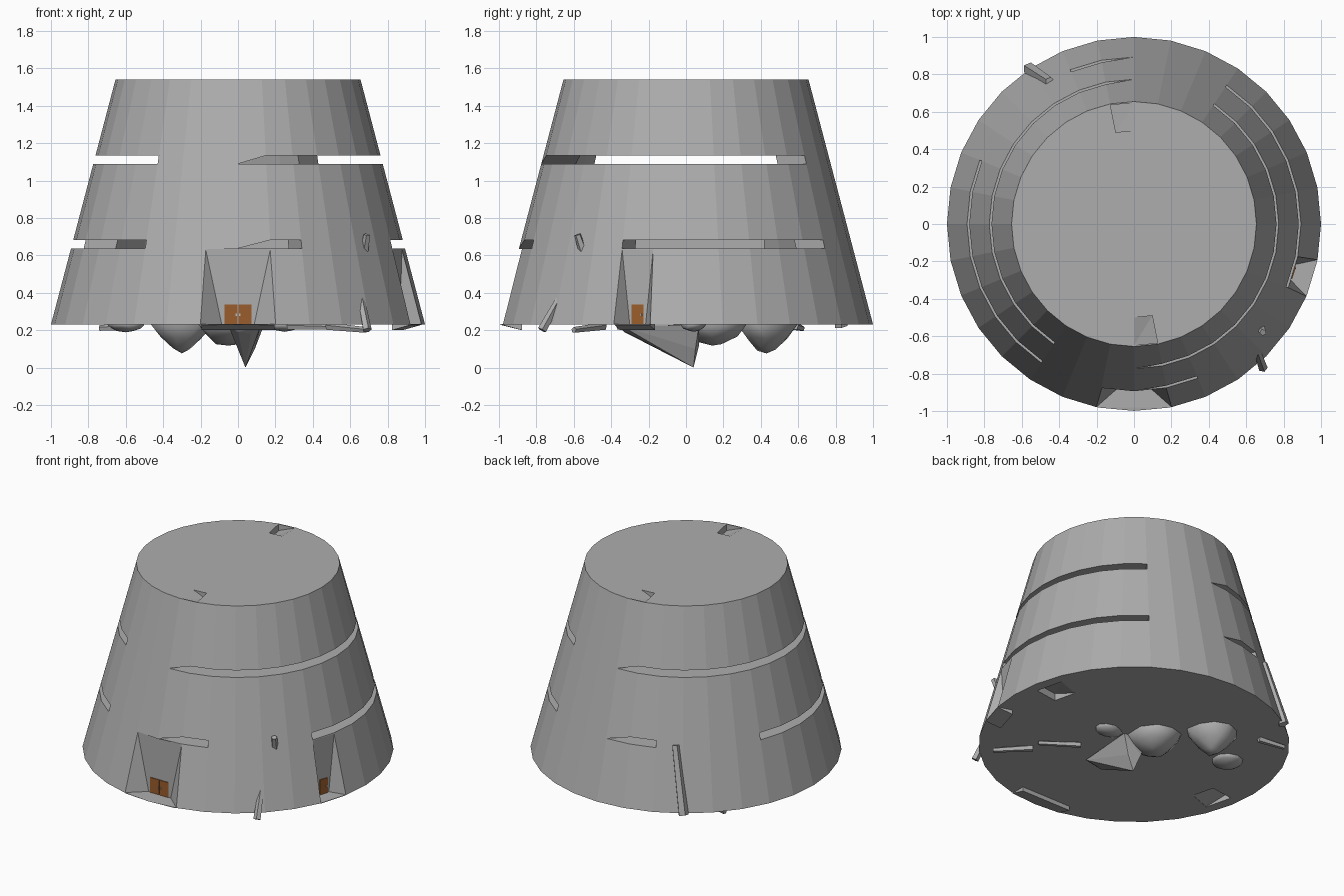
import bpy, bmesh, math, random
from mathutils import Vector, Matrix

if "Cube" in bpy.data.objects:
    bpy.data.objects.remove(bpy.data.objects["Cube"])

random.seed(4)
STEP = 11.25                       # 32-sided body
Z0, Z1, GAP, FLOOR = 0.23, 1.54, 0.045, 0.407


def material(name, rgb):
    m = bpy.data.materials.new(name)
    m.diffuse_color = (*rgb, 1)
    m.use_nodes = True
    m.node_tree.nodes["Principled BSDF"].inputs["Base Color"].default_value = m.diffuse_color
    return m


STONE = material("grey stone", (0.42, 0.42, 0.42))
WOOD = material("brown wood", (0.32, 0.11, 0.025))
HANDLE = material("pale metal", (0.5, 0.5, 0.48))


def radius(z):
    return 1 - (z - Z0) * 0.345 / (Z1 - Z0)


def polar(r, az, z):
    a = math.radians(az)
    return Vector((r * math.cos(a), r * math.sin(a), z))


def local(az, u, v, z):
    # u outward, v sideways, for anything facing azimuth az
    a = math.radians(az)
    return Vector((u * math.cos(a) - v * math.sin(a), u * math.sin(a) + v * math.cos(a), z))


def finish(bm, name, mat=STONE):
    bmesh.ops.remove_doubles(bm, verts=bm.verts, dist=1e-5)
    bmesh.ops.recalc_face_normals(bm, faces=bm.faces)
    me = bpy.data.meshes.new(name)
    bm.to_mesh(me)
    bm.free()
    me.materials.append(mat)
    ob = bpy.data.objects.new(name, me)
    bpy.context.collection.objects.link(ob)
    return ob


def hull(points, name, mat=STONE):
    bm = bmesh.new()
    vs = [bm.verts.new(p) for p in points]
    res = bmesh.ops.convex_hull(bm, input=vs)
    junk = [g for g in res["geom_interior"] + res["geom_unused"] if isinstance(g, bmesh.types.BMVert)]
    bmesh.ops.delete(bm, geom=list(set(junk)), context='VERTS')
    bmesh.ops.dissolve_limit(bm, angle_limit=0.01, verts=bm.verts, edges=bm.edges)
    return finish(bm, name, mat)


def frustum(name, za, zb):
    bm = bmesh.new()
    lo = [bm.verts.new(polar(radius(za), i * STEP, za)) for i in range(32)]
    hi = [bm.verts.new(polar(radius(zb), i * STEP, zb)) for i in range(32)]
    bm.faces.new(lo[::-1])
    bm.faces.new(hi)
    for i in range(32):
        j = (i + 1) % 32
        bm.faces.new((lo[i], lo[j], hi[j], hi[i]))
    return finish(bm, name)


def wall(name, a0, a1, za, zb, taper):
    # curved wall filling a gap; taper adds a ceiling wedge beyond a1
    n = round((a1 - a0) / STEP)
    cols = [(a0 + i * STEP, za) for i in range(n + 1)]
    if taper:
        cols.append((a1 + STEP, zb - 0.0005))
    bm = bmesh.new()
    rings = []
    for az, zl in cols:
        pts = [polar(radius(zl), az, zl), polar(radius(zb), az, zb),
               polar(radius(zb) - 0.185, az, zb), polar(radius(zl) - 0.185, az, zl)]
        rings.append([bm.verts.new(p) for p in pts])
    for r, s in zip(rings, rings[1:]):
        for k in range(4):
            bm.faces.new((r[k], s[k], s[(k + 1) % 4], r[(k + 1) % 4]))
    bm.faces.new(rings[0])
    bm.faces.new(rings[-1][::-1])
    return finish(bm, name)


def cut(ob, cutter):
    mod = ob.modifiers.new("cut", 'BOOLEAN')
    mod.operation, mod.solver, mod.object = 'DIFFERENCE', 'EXACT', cutter
    bpy.context.view_layer.objects.active = ob
    bpy.ops.object.modifier_apply(modifier=mod.name)
    bpy.data.objects.remove(cutter)


# three storeys
tiers = []
for i in range(3):
    za = Z0 + i * (FLOOR + GAP)
    tiers.append(frustum(f"storey_{i + 1}", za, za + FLOOR))

# wall pieces between storeys, repeated with half-turn symmetry
g1, g2 = Z0 + FLOOR, Z0 + 2 * FLOOR + GAP
for turn in (0, 180):
    wall("lower_gap_wall", 236.25 + turn, 270 + turn, g1, g1 + GAP, True)
    wall("lower_gap_long_wall", 292.5 + turn, 337.5 + turn, g1, g1 + GAP, False)
    wall("upper_gap_wall", 236.25 + turn, 270 + turn, g2, g2 + GAP, True)
hull([(x, y, z) for x in (-0.3, 0.3) for y in (-0.32, 0.42) for z in (g1, g1 + GAP)], "lower_gap_core")

# ramp mouths in roof and underside
for turn in (0, 180):
    pts = []
    for r in (0.5, 0.648):
        pts += [polar(r, 90 + turn, Z1 + 0.002), polar(r, 101.25 + turn, Z1 + 0.01),
                polar(r, 101.25 + turn, Z1 - 0.045)]
    cut(tiers[2], hull(pts, "cutter"))
    pts = []
    for r in (0.76, 0.93):
        pts += [polar(r, 8 + turn, Z0 - 0.01), polar(r, 20 + turn, Z0 - 0.01),
                polar(r, 8 + turn, Z0 + 0.05), polar(r, 20 + turn, Z0 + 0.002)]
    cut(tiers[0], hull(pts, "cutter"))


# doorways: splayed niche, wedge doorstep and door leaves
def doorway(side, az, back, mouth, top, half, edge, leaves):
    slope = (mouth - half) / (edge - back)
    out = 1.06
    grow = slope * (out - back)
    pts = []
    for s in (-1, 1):
        for z, w in ((0.19, half), (0.32, half), (g1 - 0.004, top)):
            pts.append(local(az, back, s * w, z))
        pts += [local(az, out, s * (half + grow), 0.19), local(az, out, s * top, g1 - 0.004)]
    cut(tiers[0], hull(pts, "cutter"))
    step = []
    for s in (-1, 1):
        step += [local(az, back, s * mouth, 0.232), local(az, back, s * mouth, 0.2),
                 local(az, edge, s * mouth, 0.232), local(az, edge, s * mouth, 0.228)]
    step.append(local(az, edge + (0.018 if leaves == 2 else 0), 0, 0.23))
    hull(step, side + "_doorstep")
    width = 2 * (half - 0.004) / leaves
    for k in range(leaves):
        c = (k - (leaves - 1) / 2) * width
        w = width / 2 - 0.003
        hull([local(az, u, c + d, z) for u in (back - 0.004, back + 0.005)
              for d in (-w, w) for z in (0.23, 0.338)], side + "_door_leaf", WOOD)
        h = c * 0.25 if leaves == 2 else 0.022
        hull([local(az, u, h + d, z) for u in (back, back + 0.008)
              for d in (-0.003, 0.003) for z in (0.275, 0.29)], side + "_door_handle", HANDLE)


doorway("front", 270, 0.878, 0.195, 0.173, 0.078, 0.981, 2)
doorway("right", 343.125, 0.89, 0.098, 0.087, 0.04, 0.995, 1)


# rocks hanging below
def rock(name, loc, size, point):
    bm = bmesh.new()
    bmesh.ops.create_icosphere(bm, subdivisions=2, radius=1)
    for v in bm.verts:
        v.co *= random.uniform(0.9, 1.06)
        if v.co.z < 0:             # pinch towards the tip
            f = 1 - point * -v.co.z
            v.co.x *= f
            v.co.y *= f
        v.co = Vector(loc) + Vector(a * b for a, b in zip(v.co, size))
    ob = finish(bm, name)
    for p in ob.data.polygons:
        p.use_smooth = True
    return ob


rock("hanging_rock_middle", (-0.05, 0.14, 0.23), (0.17, 0.2, 0.12), 0.3)
rock("hanging_rock_back", (-0.3, 0.43, 0.23), (0.17, 0.17, 0.155), 0.5)
rock("small_rock_right", (0.25, 0.04, 0.23), (0.1, 0.07, 0.04), 0.1)
rock("small_rock_left", (-0.6, 0.22, 0.23), (0.1, 0.1, 0.04), 0.1)
hull([(-0.05, -0.36, 0.22), (0.12, -0.34, 0.22), (-0.04, 0.07, 0.23), (0.14, 0.07, 0.23),
      (0.0, -0.33, 0.19), (0.07, -0.3, 0.18), (0.04, 0.04, 0), (0.09, 0.05, 0.1),
      (0.0, 0.07, 0.12)], "hanging_rock_spike")


# stone shards: slim slanted bars
def shard(name, a, b, w):
    a, b = Vector(a), Vector(b)
    rot = (b - a).to_track_quat('Z', 'Y').to_matrix().to_4x4()
    bm = bmesh.new()
    bmesh.ops.create_cone(bm, cap_ends=True, segments=5, radius1=w, radius2=w * 0.75,
                          depth=(b - a).length, matrix=Matrix.Translation((a + b) / 2) @ rot)
    return finish(bm, name)


shard("front_shard_low", (0.69, -0.77, 0.2), (0.655, -0.67, 0.38), 0.025)
shard("front_shard_high", (0.67, -0.54, 0.59), (0.69, -0.58, 0.71), 0.025)
shard("back_shard", (-0.56, 0.83, 0.22), (-0.45, 0.76, 0.66), 0.035)
shard("under_shard_inner", (0.27, -0.21, 0.22), (0.5, -0.36, 0.215), 0.02)
shard("under_shard_outer", (0.48, -0.44, 0.22), (0.68, -0.6, 0.2), 0.022)
shard("under_shard_left", (-0.56, 0.58, 0.22), (-0.74, 0.62, 0.21), 0.022)
